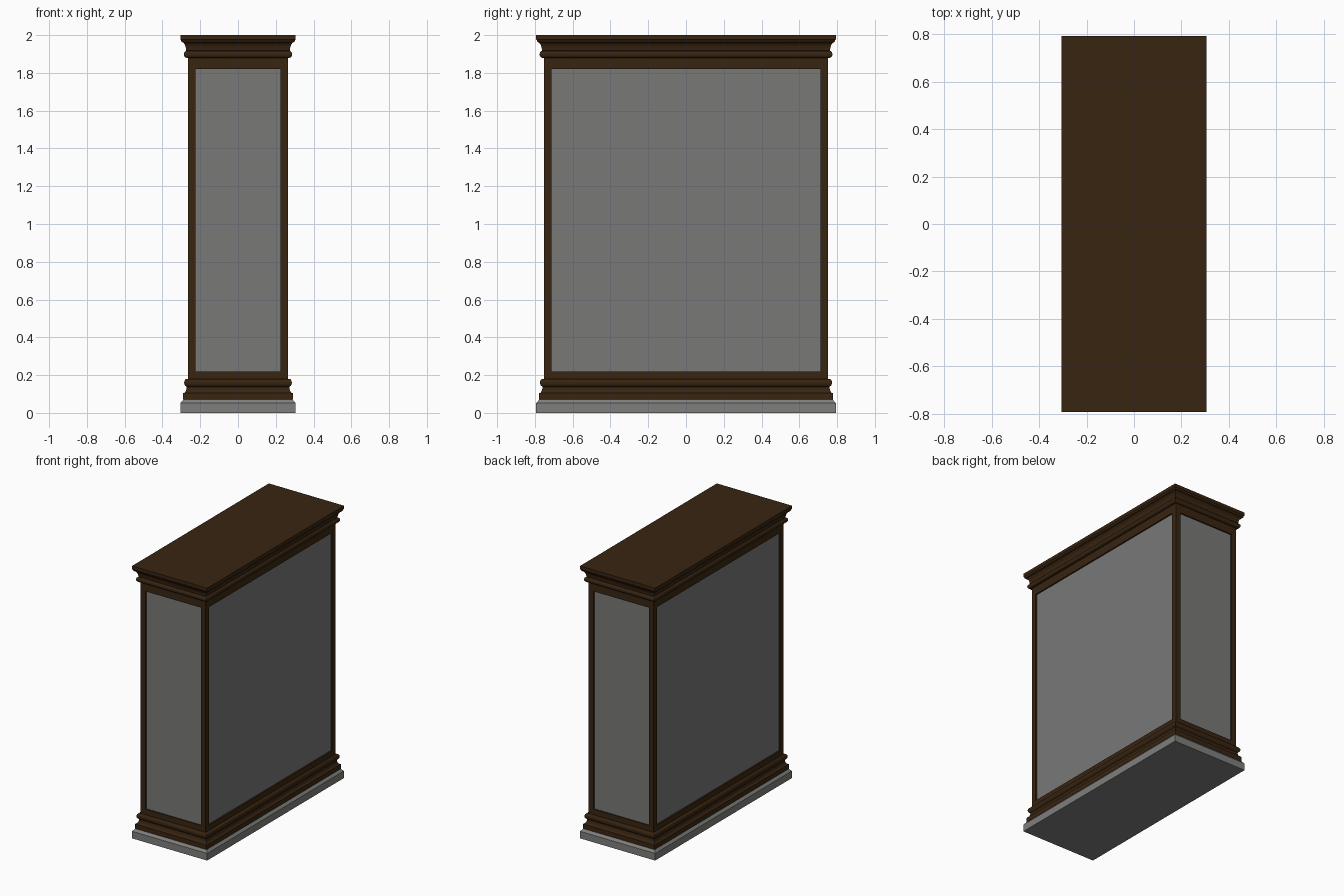
import bpy, bmesh, math

if "Cube" in bpy.data.objects:
    bpy.data.objects.remove(bpy.data.objects["Cube"])

HX, HY = 0.265, 0.753   # half size of the cabinet body


def material(name, rgb):
    m = bpy.data.materials.new(name)
    m.diffuse_color = (*rgb, 1)
    m.use_nodes = True
    m.node_tree.nodes["Principled BSDF"].inputs["Base Color"].default_value = m.diffuse_color
    return m


wood = material("dark brown wood", (0.040, 0.018, 0.0055))
stone = material("grey stone", (0.21, 0.21, 0.205))
panel = material("grey panel", (0.19, 0.19, 0.187))


def arc(co, cz, ro, rz, a0, a1, n=8):
    """Profile points (offset, z) along an elliptical arc, angles in degrees."""
    pts = []
    for i in range(n + 1):
        a = math.radians(a0 + (a1 - a0) * i / n)
        pts.append((co + ro * math.cos(a), cz + rz * math.sin(a)))
    return pts


def sweep(name, profile, mat, extra=None):
    """Run a profile around the body rectangle and close both ends."""
    bm = bmesh.new()
    rings = []
    for o, z in profile:
        x, y = HX + o, HY + o
        rings.append([bm.verts.new((sx * x, sy * y, z))
                      for sx, sy in ((-1, -1), (1, -1), (1, 1), (-1, 1))])
    walls = []
    for a, b in zip(rings, rings[1:]):
        for i in range(4):
            j = (i + 1) % 4
            walls.append(bm.faces.new((a[i], a[j], b[j], b[i])))
    bm.faces.new(rings[0][::-1])
    bm.faces.new(rings[-1])
    bm.normal_update()
    if extra:
        extra(bm, walls)
    me = bpy.data.meshes.new(name)
    bm.to_mesh(me)
    bm.free()
    ob = bpy.data.objects.new(name, me)
    bpy.context.collection.objects.link(ob)
    me.materials.append(mat)
    bpy.ops.object.select_all(action='DESELECT')
    ob.select_set(True)
    bpy.context.view_layer.objects.active = ob
    bpy.ops.object.shade_smooth_by_angle(angle=math.radians(35))
    return ob


def sink_panels(bm, walls):
    """Inset each wall and push the panel slightly inwards."""
    bmesh.ops.inset_individual(bm, faces=walls, thickness=0.04, use_even_offset=True)
    bmesh.ops.inset_individual(bm, faces=walls, thickness=0.0005, depth=-0.01)
    for f in walls:
        f.material_index = 1


# stone plinth with a chamfered top edge
sweep("plinth", [(0.04, 0), (0.04, 0.052), (0.024, 0.07)], stone)

# base moulding: sloping skirt, cove and bead
sweep("base_moulding",
      [(0.025, 0.07), (0.025, 0.098)]
      + arc(0.025, 0.138, 0.018, 0.034, 270, 180)
      + arc(0.007, 0.160, 0.013, 0.020, -80, 90)
      + [(0, 0.18)], wood)

# body with four framed panels
body = sweep("body", [(0, 0.18), (0, 1.86)], wood, sink_panels)
body.data.materials.append(panel)

# crown: frieze, bead, cove and top slab
sweep("crown_moulding",
      [(0, 1.86), (0, 1.880)]
      + arc(0.008, 1.898, 0.014, 0.018, -90, 90)
      + arc(0.034, 1.918, 0.024, 0.045, 180, 90)
      + [(0.036, 1.972), (0.040, 1.976), (0.040, 2.0)], wood)
